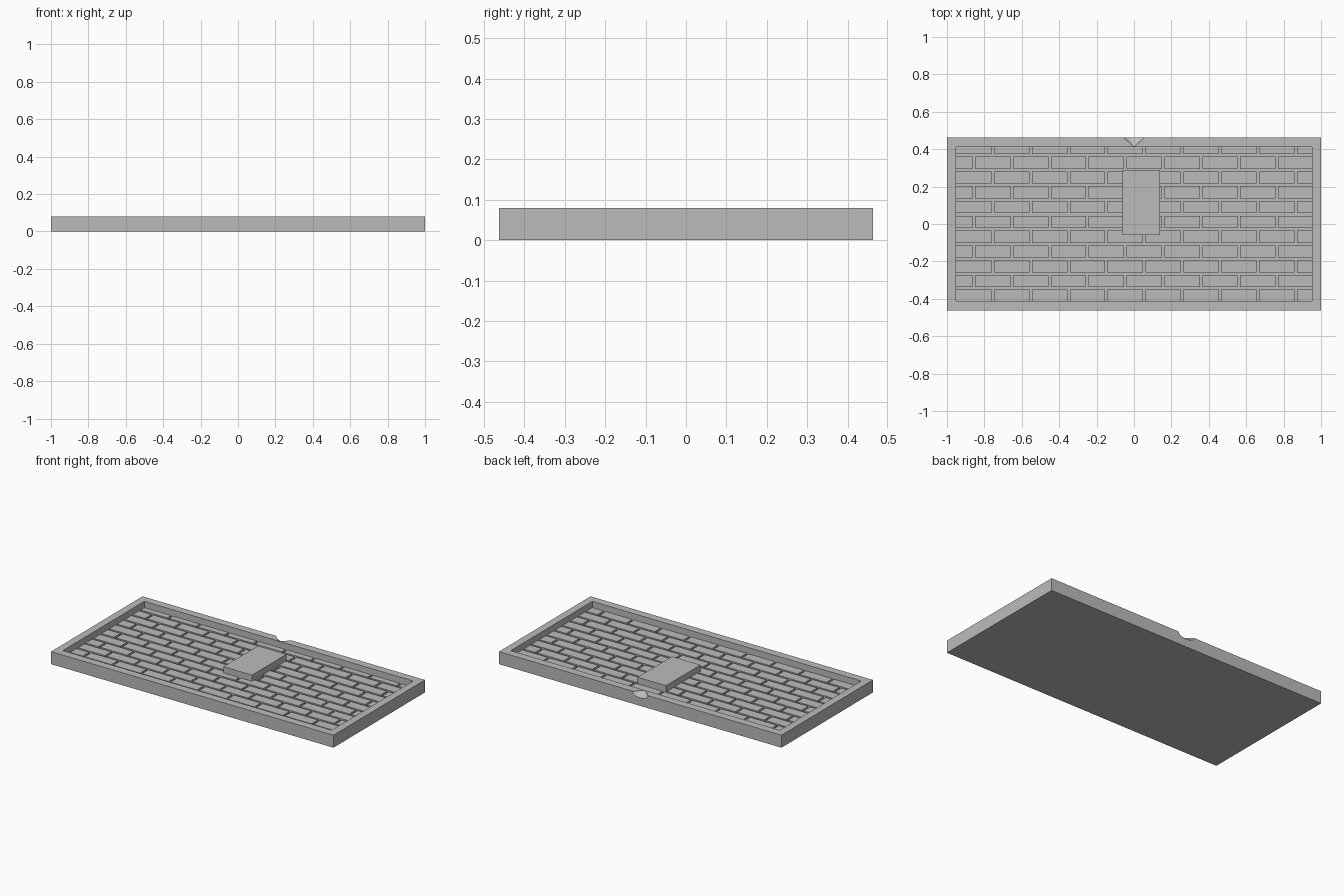
import bpy
import bmesh
from mathutils import Matrix

if "Cube" in bpy.data.objects:
    bpy.data.objects.remove(bpy.data.objects["Cube"], do_unlink=True)

HALF_X, HALF_Y, TOP = 1.0, 0.463, 0.08
IN_X, IN_Y = 0.952, 0.412
FLOOR, BRICK_TOP = 0.025, 0.04
PITCH_X, PITCH_Y, GAP = 0.2025, 0.079, 0.0135

grey = bpy.data.materials.new("stone grey")
grey.use_nodes = True
grey.diffuse_color = (0.5, 0.5, 0.5, 1)
grey.node_tree.nodes["Principled BSDF"].inputs["Base Color"].default_value = (0.5, 0.5, 0.5, 1)


def make_object(name, bm):
    mesh = bpy.data.meshes.new(name)
    bm.to_mesh(mesh)
    bm.free()
    mesh.materials.append(grey)
    obj = bpy.data.objects.new(name, mesh)
    bpy.context.collection.objects.link(obj)
    return obj


def add_box(bm, x0, x1, y0, y1, z0, z1):
    place = Matrix.Translation(((x0 + x1) / 2, (y0 + y1) / 2, (z0 + z1) / 2))
    size = Matrix.Diagonal((x1 - x0, y1 - y0, z1 - z0, 1))
    return bmesh.ops.create_cube(bm, size=1, matrix=place @ size)["verts"]


# Tray: a slab whose top is inset and sunk to leave a raised rim
bm = bmesh.new()
add_box(bm, -HALF_X, HALF_X, -HALF_Y, HALF_Y, 0, TOP)
bm.normal_update()
top = max(bm.faces, key=lambda f: f.normal.z)
bmesh.ops.inset_region(bm, faces=[top], thickness=HALF_X - IN_X)
for v in top.verts:
    v.co.x = IN_X if v.co.x > 0 else -IN_X
    v.co.y = IN_Y if v.co.y > 0 else -IN_Y
sunk = bmesh.ops.extrude_face_region(bm, geom=[top])["geom"]
for v in (g for g in sunk if isinstance(g, bmesh.types.BMVert)):
    v.co.z = FLOOR
if top.is_valid:
    bmesh.ops.delete(bm, geom=[top], context="FACES_ONLY")
bmesh.ops.recalc_face_normals(bm, faces=bm.faces)
tray = make_object("tray", bm)

# Tapered notch in the rear rim, cut with a flattened cone
bm = bmesh.new()
length, overshoot = HALF_Y - IN_Y, 0.02
radius = 0.057 * (length + overshoot) / length
cone = bmesh.ops.create_cone(bm, cap_ends=True, segments=32, radius1=radius,
                             radius2=0, depth=length + overshoot)["verts"]
bmesh.ops.rotate(bm, verts=cone, matrix=Matrix.Rotation(1.5707963, 3, "X"))
bmesh.ops.scale(bm, verts=cone, vec=(1, 1, 0.5))
bmesh.ops.translate(bm, verts=cone, vec=(0, IN_Y + (length + overshoot) / 2, TOP))
cutter = make_object("notch_cutter", bm)
cutter.hide_render = True
notch = tray.modifiers.new("notch", "BOOLEAN")
notch.operation = "DIFFERENCE"
notch.solver = "EXACT"
notch.object = cutter
bpy.context.view_layer.objects.active = tray
bpy.ops.object.modifier_apply(modifier=notch.name)
bpy.data.objects.remove(cutter, do_unlink=True)

# Bricks in running bond, trimmed where they meet the rim
bm = bmesh.new()
for row in range(11):
    y0 = -0.4165 + row * PITCH_Y
    y1 = min(y0 + PITCH_Y - GAP, IN_Y)
    y0 = max(y0, -IN_Y)
    start = 0.055 - 5 * PITCH_X - (row % 2) * PITCH_X / 2
    for col in range(11):
        x0 = max(start + col * PITCH_X + GAP / 2, -IN_X)
        x1 = min(start + (col + 1) * PITCH_X - GAP / 2, IN_X)
        if x1 - x0 > GAP:
            add_box(bm, x0, x1, y0, y1, FLOOR, BRICK_TOP)
make_object("brick_paving", bm)

# Raised block standing on the paving
bm = bmesh.new()
add_box(bm, -0.062, 0.14, -0.058, 0.29, FLOOR, TOP)
make_object("raised_block", bm)
